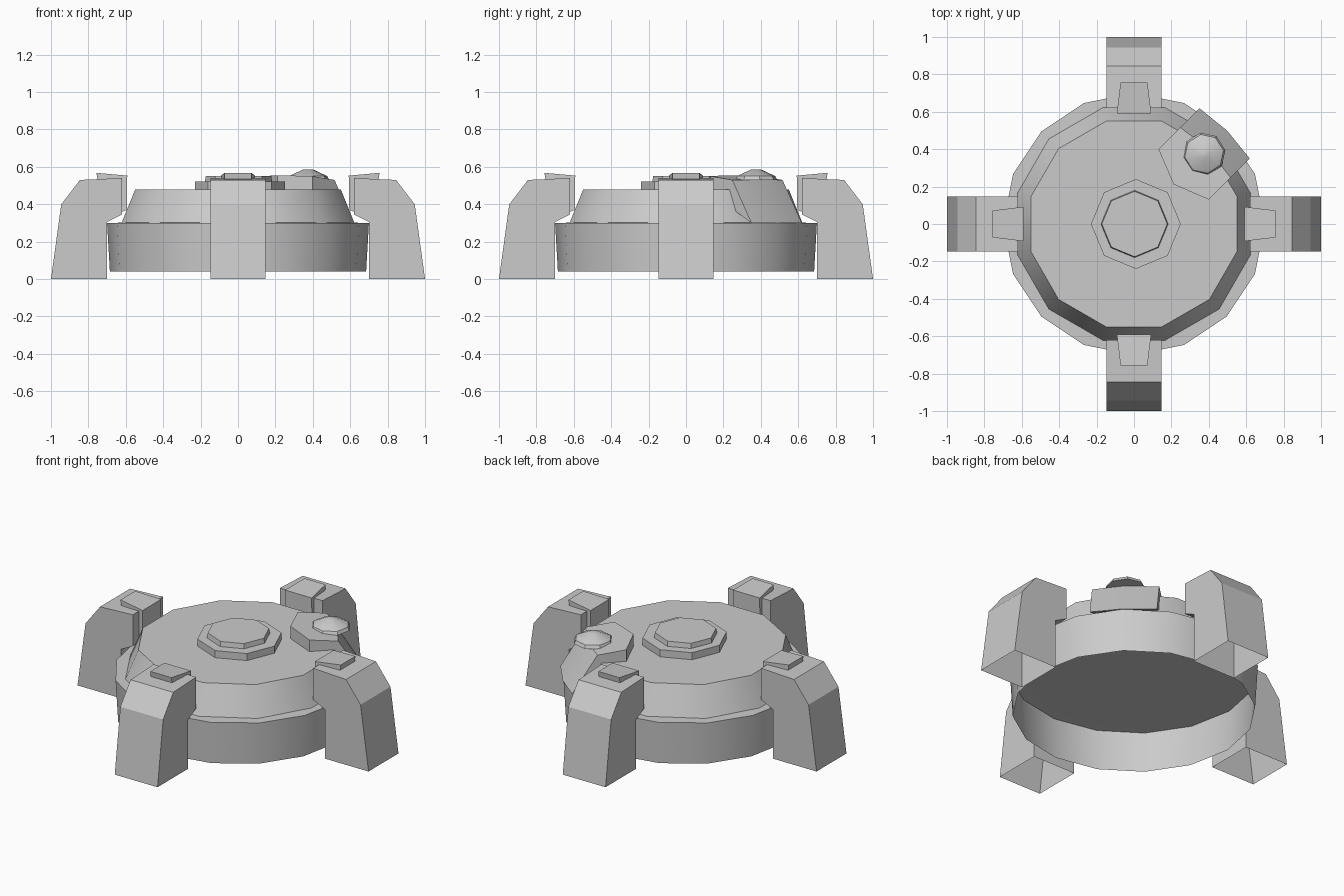
import bpy
import bmesh
import math
from mathutils import Matrix, Vector

cube = bpy.data.objects.get("Cube")
if cube:
    bpy.data.objects.remove(cube, do_unlink=True)

GREY = (0.6, 0.6, 0.6, 1.0)
metal = bpy.data.materials.new("plain_grey")
metal.use_nodes = True
metal.diffuse_color = GREY
for node in metal.node_tree.nodes:
    if node.type == "BSDF_PRINCIPLED":
        node.inputs["Base Color"].default_value = GREY
        node.inputs["Roughness"].default_value = 0.7


def finish(name, bm, smooth=None, recalc=True):
    """Turn a bmesh into a named grey object."""
    if recalc:
        bmesh.ops.recalc_face_normals(bm, faces=bm.faces)
    mesh = bpy.data.meshes.new(name)
    bm.to_mesh(mesh)
    bm.free()
    mesh.materials.append(metal)
    obj = bpy.data.objects.new(name, mesh)
    bpy.context.collection.objects.link(obj)
    if smooth:
        bpy.ops.object.select_all(action="DESELECT")
        obj.select_set(True)
        bpy.context.view_layer.objects.active = obj
        bpy.ops.object.shade_smooth_by_angle(angle=math.radians(smooth))
    return obj


def ring(bm, sides, radius, z, turn=0.0, centre=(0, 0)):
    """One horizontal ring of vertices."""
    angles = [math.radians(turn) + math.tau * i / sides for i in range(sides)]
    return [bm.verts.new((centre[0] + radius * math.cos(a),
                          centre[1] + radius * math.sin(a), z)) for a in angles]


def bridge(bm, low, high):
    n = len(low)
    for i in range(n):
        j = (i + 1) % n
        bm.faces.new((low[i], low[j], high[j], high[i]))


def frustum(name, sides, rings, turn=0.0, centre=(0, 0), smooth=None):
    """Closed stack of rings given as (radius, z) pairs."""
    bm = bmesh.new()
    loops = [ring(bm, sides, r, z, turn, centre) for r, z in rings]
    for low, high in zip(loops, loops[1:]):
        bridge(bm, low, high)
    bm.faces.new(loops[0])
    bm.faces.new(loops[-1])
    return finish(name, bm, smooth)


def radial_part(name, profile, half_width, angle, open_bottom=False):
    """Extrude an (r, z) profile sideways and turn it about the centre."""
    bm = bmesh.new()
    sides = [[bm.verts.new((r, s * half_width(r), z)) for r, z in profile]
             for s in (-1, 1)]
    bm.faces.new(sides[0])
    bm.faces.new(sides[1])
    bridge(bm, *sides)
    bmesh.ops.recalc_face_normals(bm, faces=bm.faces)
    if open_bottom:
        floor = [f for f in bm.faces if all(v.co.z < 0.001 for v in f.verts)]
        bmesh.ops.delete(bm, geom=floor, context="FACES_ONLY")
    bmesh.ops.transform(bm, matrix=Matrix.Rotation(angle, 4, "Z"), verts=bm.verts)
    return finish(name, bm, recalc=False)


# Lower drum: open underneath, with a flat ledge on top
bm = bmesh.new()
rim = ring(bm, 16, 0.685, 0.04)
shoulder = ring(bm, 16, 0.70, 0.30)
ledge = ring(bm, 16, 0.60, 0.302)
bridge(bm, rim, shoulder)
bridge(bm, shoulder, ledge)
finish("lower_drum", bm, 35, recalc=False)

# Tapered deck and the stepped plates in its middle
frustum("upper_deck", 12, [(0.645, 0.298), (0.57, 0.478)], turn=15, smooth=35)
frustum("centre_plate", 8, [(0.24, 0.475), (0.24, 0.522)], centre=(0.01, 0))
frustum("centre_cap", 8, [(0.18, 0.52), (0.175, 0.552)], centre=(0.003, 0))

# Angled hatch on the rear corner, built as a hull and turned onto the diagonal
bm = bmesh.new()
hatch_points = [(0.30, 0, 0.555), (0.30, 0, 0.46), (0.565, 0, 0.53), (0.705, 0, 0.30)]
for s in (-1, 1):
    hatch_points += [(0.375, s * 0.19, 0.55), (0.375, s * 0.19, 0.46),
                     (0.54, s * 0.19, 0.53), (0.685, s * 0.19, 0.30)]
for p in hatch_points:
    bm.verts.new(Matrix.Rotation(math.pi / 4, 3, "Z") @ Vector(p))
hull = bmesh.ops.convex_hull(bm, input=bm.verts)
bmesh.ops.delete(bm, geom=list({g for g in hull["geom_interior"]}), context="VERTS")
bmesh.ops.dissolve_limit(bm, angle_limit=math.radians(4), verts=bm.verts, edges=bm.edges)
finish("corner_hatch", bm, 25)

# Low knob on the hatch
frustum("hatch_knob", 8, [(0.115, 0.53), (0.105, 0.55), (0.025, 0.587)],
        turn=10, centre=(0.375, 0.375), smooth=35)

# Four legs, each with a clamp folded over its inner top edge
leg_profile = [(0.70, 0), (1.0, 0), (0.945, 0.40), (0.845, 0.53),
               (0.62, 0.54), (0.62, 0.345), (0.70, 0.305)]
clamp_profile = [(0.62, 0.36), (0.62, 0.52), (0.75, 0.52), (0.757, 0.568),
                 (0.592, 0.553), (0.595, 0.37)]
for label, turns in (("left", 0), ("back", 1), ("right", 2), ("front", 3)):
    angle = turns * math.pi / 2
    radial_part(label + "_leg", leg_profile, lambda r: 0.147, angle, True)
    radial_part(label + "_clamp", clamp_profile,
                lambda r: 0.092 - 0.12 * (r - 0.59), angle)
